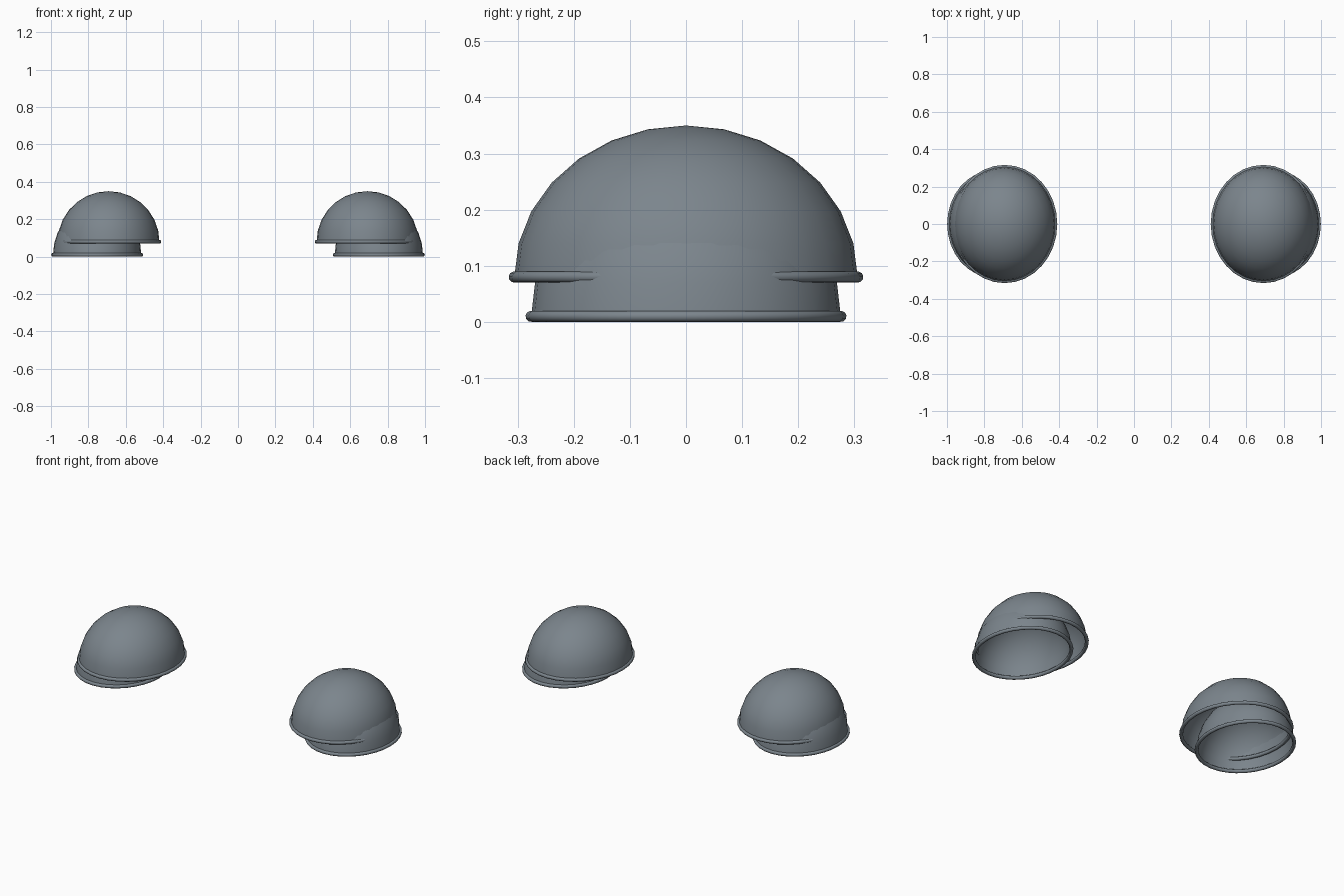
import bpy, bmesh, math

if "Cube" in bpy.data.objects:
    bpy.data.objects.remove(bpy.data.objects["Cube"])

slate = bpy.data.materials.new("slate grey")
slate.diffuse_color = (0.20, 0.235, 0.265, 1)
slate.use_nodes = True
slate.node_tree.nodes["Principled BSDF"].inputs["Base Color"].default_value = slate.diffuse_color
SEG, RINGS = 32, 7


def finish(name, bm):
    bmesh.ops.recalc_face_normals(bm, faces=bm.faces)
    mesh = bpy.data.meshes.new(name)
    bm.to_mesh(mesh)
    bm.free()
    mesh.materials.append(slate)
    for p in mesh.polygons:
        p.use_smooth = True
    ob = bpy.data.objects.new(name, mesh)
    bpy.context.collection.objects.link(ob)


def bridge(bm, a, b):
    for i in range(len(a)):
        j = (i + 1) % len(a)
        bm.faces.new((a[i], a[j], b[j], b[i]))


def ellipse(bm, cx, rx, ry, z):
    return [bm.verts.new((cx + rx * math.cos(t), ry * math.sin(t), z))
            for t in (2 * math.pi * i / SEG for i in range(SEG))]


def dome(name, cx, z, rx, ry, h):
    # open half-ellipsoid shell
    bm = bmesh.new()
    rows = []
    for k in range(RINGS):
        a = math.pi / 2 * k / RINGS
        c = math.cos(a)
        rows.append(ellipse(bm, cx, rx * c, ry * c, z + h * math.sin(a)))
    for lo, hi in zip(rows, rows[1:]):
        bridge(bm, lo, hi)
    pole = bm.verts.new((cx, 0, z + h))
    for i in range(SEG):
        bm.faces.new((rows[-1][i], rows[-1][(i + 1) % SEG], pole))
    finish(name, bm)


def rim(name, cx, z, rx, ry, r=0.01, n=10):
    # rounded bead along the open edge
    bm = bmesh.new()
    rows = []
    for k in range(n):
        a = 2 * math.pi * k / n + math.pi / n / 2
        d = r * math.cos(a)
        rows.append(ellipse(bm, cx, rx + d, ry + d, z + r * math.sin(a)))
    for k in range(n):
        bridge(bm, rows[k], rows[(k + 1) % n])
    finish(name, bm)


# mirrored pair, each a large lid over a smaller lid shifted outward
for side, s in (("left", -1), ("right", 1)):
    for part, cx, z, rx, ry, h in (("upper", 0.692, 0.08, 0.272, 0.306, 0.27),
                                   ("lower", 0.753, 0.01, 0.236, 0.276, 0.265)):
        dome(f"{side}_{part}_lid", s * cx, z, rx, ry, h)
        rim(f"{side}_{part}_lid_rim", s * cx, z, rx, ry)
